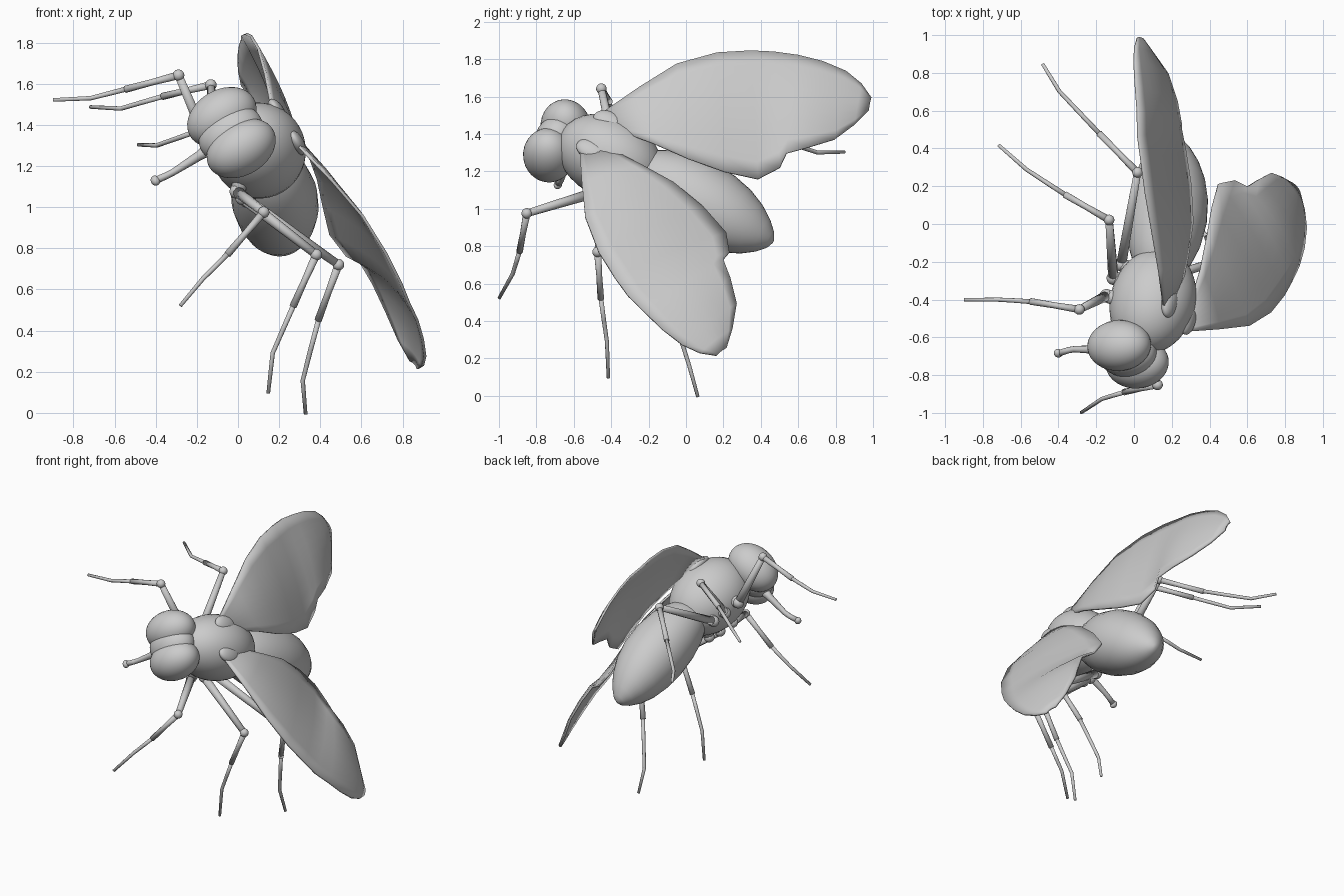
import bpy, bmesh, math
from mathutils import Vector, Matrix

if "Cube" in bpy.data.objects:
    bpy.data.objects.remove(bpy.data.objects["Cube"])

# Body frame: the insect is symmetric, but banked and pitched in flight
side = Vector((.47, -.453, -.757)).normalized()
back = Vector((.215, .89, -.40))
back = (back - side * back.dot(side)).normalized()
up = side.cross(back)
FRAME = Matrix((side, back, up)).transposed().to_4x4()
FRAME.translation = (.10, -.39, 1.265)


def finish(name, bm):
    bmesh.ops.recalc_face_normals(bm, faces=bm.faces)
    for f in bm.faces:
        f.smooth = True
    me = bpy.data.meshes.new(name)
    bm.to_mesh(me)
    bm.free()
    ob = bpy.data.objects.new(name, me)
    bpy.context.collection.objects.link(ob)
    ob.matrix_world = FRAME
    return ob


def ellipsoid(name, centre, size, tilt=0):
    bm = bmesh.new()
    m = Matrix.Translation(centre) @ Matrix.Rotation(tilt, 4, 'Z') @ Matrix.Diagonal((*size, 1))
    bmesh.ops.create_uvsphere(bm, u_segments=32, v_segments=20, radius=1, matrix=m)
    return finish(name, bm)


def skin(bm, rings, closed=True):
    for r0, r1 in zip(rings, rings[1:]):
        n = len(r0)
        for i in range(n if closed else n - 1):
            j = (i + 1) % n
            bm.faces.new((r0[i], r0[j], r1[j], r1[i]))


def tube(name, pts, n=10):
    # swept round tube through (x, y, z, radius) points
    bm = bmesh.new()
    p = [Vector(q[:3]) for q in pts]
    rings = []
    for i, c in enumerate(p):
        d = (p[min(i + 1, len(p) - 1)] - p[max(i - 1, 0)]).normalized()
        e = d.cross(Vector((0, 1, 0.2))).normalized()
        g = d.cross(e)
        rings.append([bm.verts.new(c + pts[i][3] * (math.cos(t) * e + math.sin(t) * g))
                      for t in (2 * math.pi * k / n for k in range(n))])
    skin(bm, rings)
    bm.faces.new(rings[0])
    bm.faces.new(rings[-1])
    return finish(name, bm)


# Thorax, neck and head core
ellipsoid("thorax", (0, -.02, .005), (.215, .295, .23))
ellipsoid("neck", (0, -.25, -.04), (.09, .1, .09))
ellipsoid("head", (0, -.33, -.075), (.13, .125, .165))

# Abdomen: egg-shaped lathe with a drooping pointed tip
bm = bmesh.new()
rings = []
for y, r in ((.1, .07), (.16, .13), (.25, .175), (.36, .207), (.5, .222), (.63, .213),
             (.74, .186), (.83, .145), (.9, .095), (.945, .048), (.963, .012)):
    z = -.01 - .095 * (y / .96) ** 2
    rings.append([bm.verts.new((r * math.cos(t), y, z + .95 * r * math.sin(t)))
                  for t in (2 * math.pi * k / 32 for k in range(32))])
skin(bm, rings)
bm.faces.new(rings[0])
bm.faces.new(rings[-1])
finish("abdomen", bm)

# Mouthpart with a padded end
tube("proboscis", [(0, -.31, -.2, .035), (0, -.302, -.26, .024), (0, -.294, -.41, .017),
                   (0, -.30, -.45, .017), (0, -.318, -.51, .018)])
ellipsoid("proboscis_pad", (0, -.316, -.507), (.026, .022, .022))

# Leg paths: coxa, joint, knee, shin end, foot points
LEGS = {
    "front": [(.08, -.06, -.10), (.15, -.06, -.19), (.44, -.29, -.14), (.53, -.28, -.398),
              (.58, -.291, -.562), (.66, -.327, -.724)],
    "middle": [(.08, .05, -.10), (.14, .05, -.18), (.545, .185, -.018), (.675, .277, -.245),
               (.785, .375, -.445), (.92, .456, -.565)],
    "hind": [(.07, .12, -.10), (.12, .14, -.165), (.50, .488, .057), (.61, .67, -.165),
             (.755, .853, -.378), (.865, .962, -.449)],
}

# Wing stations: leading edge point, trailing edge point
WING = [((.11, -.15, .17), (.06, -.03, .20)), ((.34, -.02, .23), (.075, .20, .205)),
        ((.54, .10, .27), (.085, .40, .19)), ((.70, .26, .275), (.125, .60, .15)),
        ((.80, .41, .265), (.19, .77, .11)), ((.86, .52, .25), (.30, .845, .125)),
        ((.905, .64, .243), (.375, .845, .165)), ((.945, .77, .22), (.46, .93, .165)),
        ((.965, .90, .19), (.58, 1.03, .15)), ((.95, 1.0, .16), (.72, 1.075, .13)),
        ((.91, 1.08, .135), (.84, 1.10, .125))]

for s, tag in ((1, "left"), (-1, "right")):
    # Large compound eye
    ellipsoid(tag + "_eye", (s * .1, -.333, -.07), (.13, .138, .18), s * .2)

    # Legs: thick thigh, round knee, thinner shin and foot
    for leg, path in LEGS.items():
        c, j, k, t, f, e = (Vector((s * x, y, z)) for x, y, z in path)
        name = f"{tag}_{leg}_"
        tube(name + "coxa", [(*c, .05), (*j, .034)])
        ellipsoid(name + "hip", j, (.036,) * 3)
        tube(name + "thigh", [(*j, .028), (*j.lerp(k, .5), .024), (*k, .02)])
        ellipsoid(name + "knee", k, (.028,) * 3)
        tube(name + "shin", [(*k, .02), (*k.lerp(t, .5), .016), (*t, .018)])
        tube(name + "foot", [(*t.lerp(k, .06), .013), (*t.lerp(f, .5), .012), (*f, .011), (*e, .009)])

    # Wing: cambered blade between the two edges, with a trailing notch
    bm = bmesh.new()
    rows = []
    for i, (a, b) in enumerate(WING):
        a, b = Vector(a), Vector(b)
        row = []
        for n in range(9):
            v = a.lerp(b, n / 8)
            v.z += .03 * math.sin(math.pi * n / 8) * math.sin(math.pi * (i + 1) / 12)
            row.append(bm.verts.new((s * v.x, v.y, v.z)))
        rows.append(row)
    skin(bm, rows, closed=False)
    wing = finish(tag + "_wing", bm)
    mod = wing.modifiers.new("thickness", 'SOLIDIFY')
    mod.thickness = .014
    mod.offset = 0
    # Wing hinge plate on the thorax
    ellipsoid(tag + "_wing_hinge", (s * .1, -.08, .18), (.06, .09, .035))
